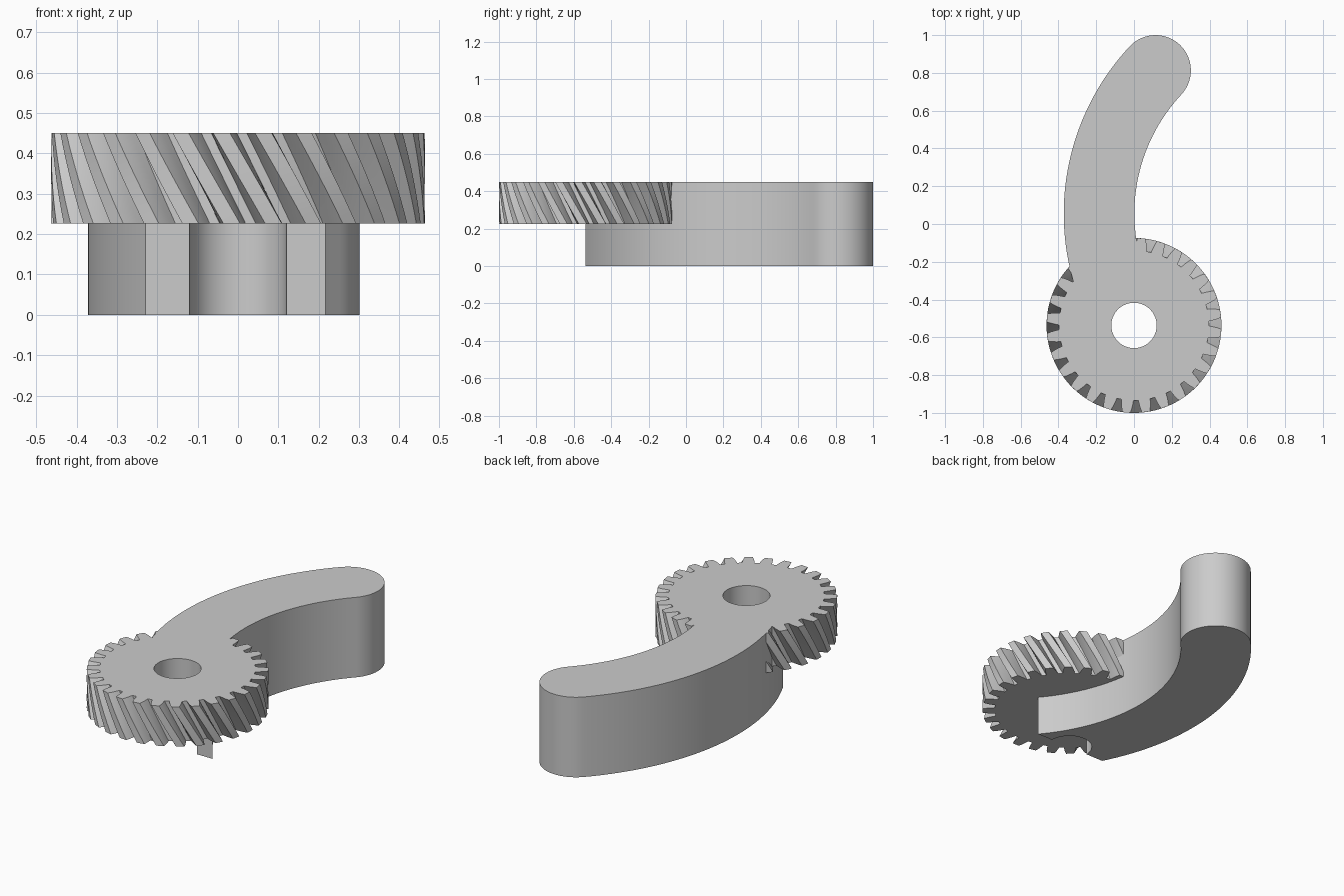
import bpy, bmesh, math
from math import sin, cos, asin, pi, radians

if "Cube" in bpy.data.objects:
    bpy.data.objects.remove(bpy.data.objects["Cube"], do_unlink=True)

HEIGHT, GEAR_BASE = 0.45, 0.226
GEAR_Y, TIP_R, ROOT_R, HOLE_R = -0.537, 0.463, 0.397, 0.12
TEETH, TWIST = 28, radians(-16)

grey = bpy.data.materials.new("plain_grey")
grey.use_nodes = True
colour = (0.6, 0.6, 0.6, 1)
grey.diffuse_color = colour
grey.node_tree.nodes["Principled BSDF"].inputs["Base Color"].default_value = colour


def arc(cx, cy, r, a0, a1, n):
    """Points along a circular arc, both ends included."""
    return [(cx + r * cos(a0 + (a1 - a0) * i / n),
             cy + r * sin(a0 + (a1 - a0) * i / n)) for i in range(n + 1)]


def prism(name, outline, z0, z1, centre=(0, 0), twist=0, steps=1):
    """Stack copies of a counter-clockwise outline, turning as they rise."""
    bm = bmesh.new()
    rings = []
    for s in range(steps + 1):
        t = s / steps
        a = twist * (t - 1)
        rings.append([bm.verts.new((centre[0] + x * cos(a) - y * sin(a),
                                    centre[1] + x * sin(a) + y * cos(a),
                                    z0 + (z1 - z0) * t)) for x, y in outline])
    n = len(outline)
    for low, high in zip(rings, rings[1:]):
        for i in range(n):
            j = (i + 1) % n
            bm.faces.new((low[i], low[j], high[j], high[i]))
    bm.faces.new(rings[-1])
    bm.faces.new(rings[0][::-1])
    bmesh.ops.recalc_face_normals(bm, faces=bm.faces)
    mesh = bpy.data.meshes.new(name)
    bm.to_mesh(mesh)
    bm.free()
    mesh.materials.append(grey)
    obj = bpy.data.objects.new(name, mesh)
    bpy.context.collection.objects.link(obj)
    return obj


def combine(obj, other, operation):
    """Apply an exact boolean and discard the other body."""
    mod = obj.modifiers.new(operation, 'BOOLEAN')
    mod.operation, mod.solver, mod.object = operation, 'EXACT', other
    bpy.context.view_layer.objects.active = obj
    bpy.ops.object.modifier_apply(modifier=mod.name)
    bpy.data.objects.remove(other, do_unlink=True)


# Curved handle: two concentric arcs, a round tip and a flat end under the gear
cx, cy, mid, half = 0.925, 0.055, 1.11, 0.187
inner, outer = mid - half, mid + half
tip_y = 1 - half
tip_a = pi - asin((tip_y - cy) / mid)
end_in = pi + asin((cy - GEAR_Y) / inner)
end_out = pi + asin((cy - GEAR_Y) / outer)
outline = arc(cx, cy, inner, end_in, tip_a, 40)
outline += arc(cx + mid * cos(tip_a), tip_y, half, tip_a - pi, tip_a, 32)[1:-1]
outline += arc(cx, cy, outer, tip_a, end_out, 40)
lever = prism("gear_lever", outline, 0, HEIGHT)

# Helical gear: each pitch is a gap with curved flanks, then a tooth land
pitch = 2 * pi / TEETH
flank = [(0.60, TIP_R), (0.47, 0.442), (0.36, 0.418), (0.28, ROOT_R)]
flank = [(w * pitch / 2, r) for w, r in flank]
section = []
for k in range(TEETH):
    gap = radians(-88.6) + k * pitch
    for w, r in [(-w, r) for w, r in flank] + flank[::-1]:
        section.append((r * cos(gap + w), r * sin(gap + w)))
gear = prism("gear", section, GEAR_BASE, HEIGHT, (0, GEAR_Y), TWIST, 8)
combine(lever, gear, 'UNION')

# Shaft hole through the gear and the handle end
bore = prism("bore", arc(0, GEAR_Y, HOLE_R, 0, 2 * pi, 64)[:-1], -0.1, HEIGHT + 0.1)
combine(lever, bore, 'DIFFERENCE')

bpy.ops.object.select_all(action='DESELECT')
lever.select_set(True)
bpy.context.view_layer.objects.active = lever
bpy.ops.object.shade_smooth_by_angle(angle=radians(25))
